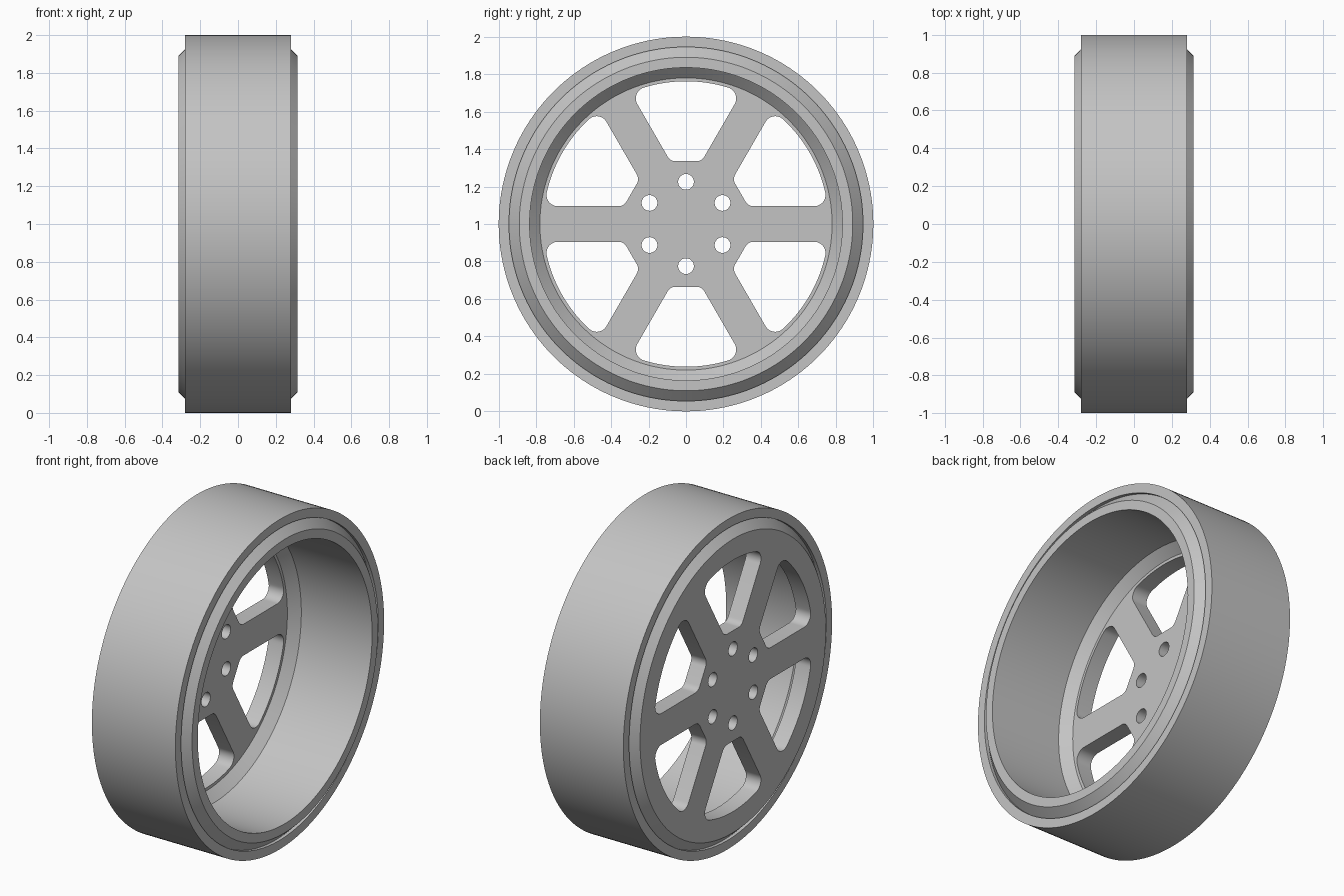
import bpy, bmesh
from math import pi, sin, cos, sqrt, atan2, radians
from mathutils import Matrix

cube = bpy.data.objects.get("Cube")
if cube:
    bpy.data.objects.remove(cube, do_unlink=True)

SEGMENTS = 180
CENTRE = Matrix.Translation((0, 0, 1))

grey = bpy.data.materials.new("light_grey")
grey.use_nodes = True
colour = (0.55, 0.55, 0.55, 1)
grey.diffuse_color = colour
grey.node_tree.nodes["Principled BSDF"].inputs["Base Color"].default_value = colour


def finish(obj):
    """Clean the mesh, give it its material and smooth its round faces."""
    bm = bmesh.new()
    bm.from_mesh(obj.data)
    bmesh.ops.remove_doubles(bm, verts=bm.verts, dist=1e-5)
    bmesh.ops.recalc_face_normals(bm, faces=bm.faces)
    bm.to_mesh(obj.data)
    bm.free()
    obj.data.materials.clear()
    obj.data.materials.append(grey)
    bpy.ops.object.select_all(action='DESELECT')
    obj.select_set(True)
    bpy.context.view_layer.objects.active = obj
    bpy.ops.object.shade_smooth_by_angle(angle=radians(30))


def lathe(name, profile):
    """Revolve a closed (x, radius) profile around the x axis."""
    bm = bmesh.new()
    rings = []
    for i in range(SEGMENTS):
        a = 2 * pi * i / SEGMENTS
        rings.append([bm.verts.new((x, r * cos(a), r * sin(a))) for x, r in profile])
    n = len(profile)
    for i in range(SEGMENTS):
        here, after = rings[i], rings[(i + 1) % SEGMENTS]
        for j in range(n):
            k = (j + 1) % n
            bm.faces.new((here[j], here[k], after[k], after[j]))
    mesh = bpy.data.meshes.new(name)
    bm.to_mesh(mesh)
    bm.free()
    mesh.transform(CENTRE)
    obj = bpy.data.objects.new(name, mesh)
    bpy.context.collection.objects.link(obj)
    finish(obj)


def arc(cx, cy, r, start, end, steps):
    return [(cx + r * cos(start + (end - start) * i / steps),
             cy + r * sin(start + (end - start) * i / steps)) for i in range(steps + 1)]


def circle(cx, cy, r, steps):
    return arc(cx, cy, r, 0, 2 * pi, steps)[:-1]


def turned(points, a):
    return [(x * cos(a) - y * sin(a), x * sin(a) + y * cos(a)) for x, y in points]


def window_outline(outer, inner, half_spoke, f_out, f_in):
    """Rounded opening between two spokes, symmetric about the local x axis."""
    # outer corner: tangent to the outer arc and to the spoke's edge
    off = half_spoke + f_out
    t = sqrt((outer - f_out) ** 2 - off ** 2)
    c30, s30 = cos(pi / 6), sin(pi / 6)
    cx, cy = t * c30 + off * s30, t * s30 - off * c30
    a = atan2(cy, cx)
    half = arc(0, 0, outer, 0, a, 16)
    half += arc(cx, cy, f_out, a, 2 * pi / 3, 12)[1:]
    # inner corner: tangent to the spoke's edge and to the flat hub side
    ix = inner + f_in
    iy = (ix * s30 - half_spoke - f_in) / c30
    half += arc(ix, iy, f_in, 2 * pi / 3, pi, 10)
    return half + [(x, -y) for x, y in reversed(half[1:])]


# Outer tread band
lathe("tread_band", [(-0.28, 0.945), (-0.28, 1), (0.28, 1), (0.28, 0.945)])

# Rim barrel, with bevelled lips and an inner shoulder that meets the disc
lathe("rim_barrel", [(-0.26, 0.945), (0.26, 0.945), (0.315, 0.89), (0.315, 0.835),
                     (-0.16, 0.835), (-0.215, 0.78), (-0.315, 0.78), (-0.315, 0.89)])

# Spoked disc: a filled outline with six windows and six bolt holes
outlines = [circle(0, 0, 0.78, SEGMENTS)]
window = window_outline(0.762, 0.335, 0.095, 0.06, 0.05)
for k in range(6):
    angle = pi / 2 + k * pi / 3
    outlines.append(turned(window, angle))
    outlines.append(turned(circle(0.225, 0, 0.042, 40), angle))

curve = bpy.data.curves.new("spoked_disc", 'CURVE')
curve.dimensions = '2D'
curve.fill_mode = 'BOTH'
curve.extrude = 0.05
for points in outlines:
    spline = curve.splines.new('POLY')
    spline.points.add(len(points) - 1)
    for p, (x, y) in zip(spline.points, points):
        p.co = (x, y, 0, 1)
    spline.use_cyclic_u = True
disc = bpy.data.objects.new("spoked_disc", curve)
bpy.context.collection.objects.link(disc)
bpy.ops.object.select_all(action='DESELECT')
disc.select_set(True)
bpy.context.view_layer.objects.active = disc
bpy.ops.object.convert(target='MESH')

# Stand the disc upright on the closed side of the wheel
upright = Matrix(((0, 0, 1, -0.265), (1, 0, 0, 0), (0, 1, 0, 1), (0, 0, 0, 1)))
disc.data.transform(upright)
finish(disc)
